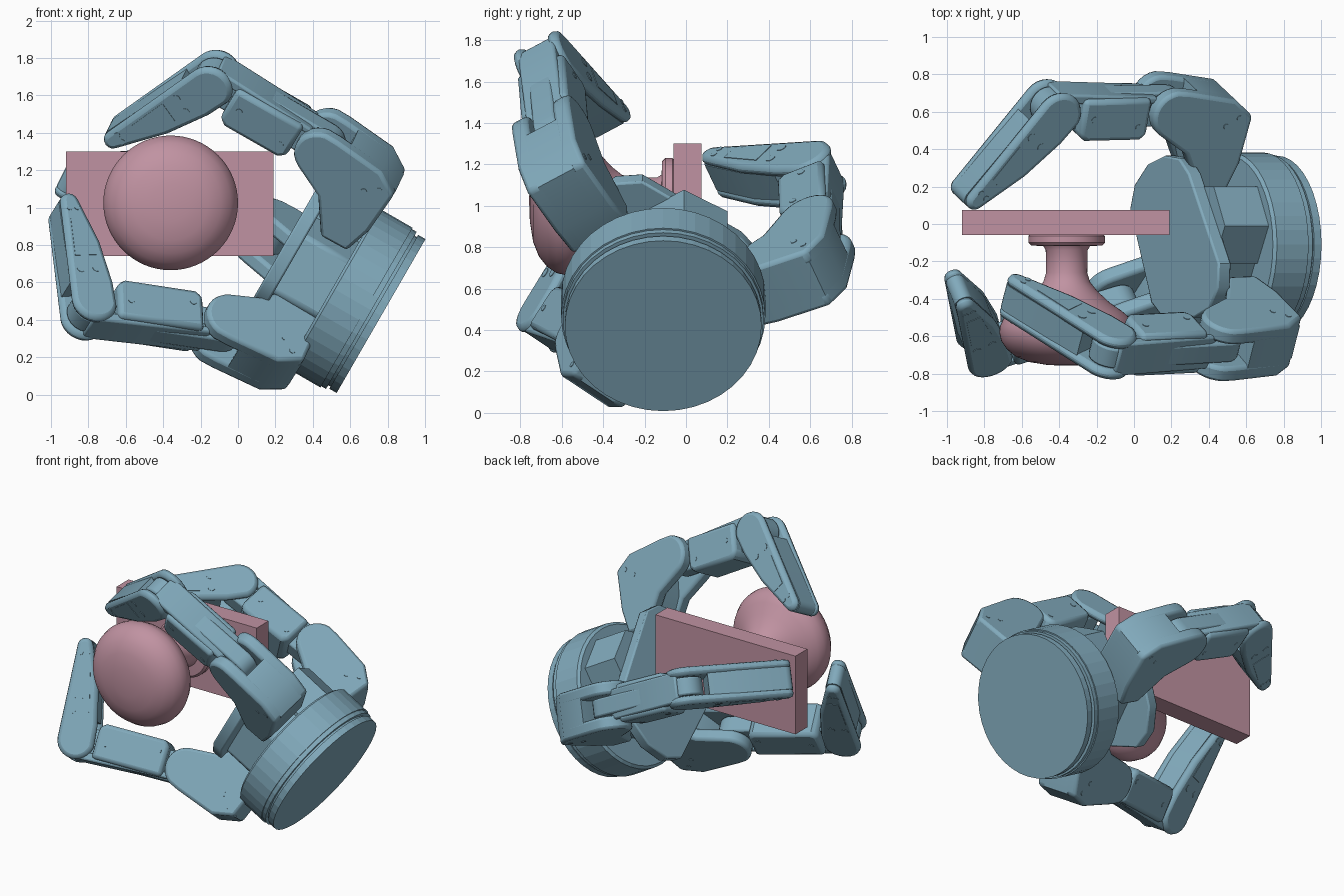
import bpy, bmesh, math
from mathutils import Vector as V, Matrix

if "Cube" in bpy.data.objects:
    bpy.data.objects.remove(bpy.data.objects["Cube"])


def material(name, col):
    m = bpy.data.materials.new(name)
    m.diffuse_color = col
    m.use_nodes = True
    m.node_tree.nodes["Principled BSDF"].inputs["Base Color"].default_value = m.diffuse_color
    return m


BLUE = material("steel_blue", (0.22, 0.40, 0.50, 1))
PINK = material("dusty_pink", (0.53, 0.29, 0.36, 1))


def finish(bm, name, mat, frame, bevel=0, smooth=True):
    bmesh.ops.recalc_face_normals(bm, faces=bm.faces)
    me = bpy.data.meshes.new(name)
    bm.to_mesh(me)
    bm.free()
    ob = bpy.data.objects.new(name, me)
    bpy.context.collection.objects.link(ob)
    ob.matrix_world = frame
    me.materials.append(mat)
    bpy.ops.object.select_all(action='DESELECT')
    bpy.context.view_layer.objects.active = ob
    ob.select_set(True)
    if smooth:
        bpy.ops.object.shade_smooth_by_angle(angle=math.radians(35))
    if bevel:
        b = ob.modifiers.new("bevel", 'BEVEL')
        b.width, b.segments, b.limit_method = bevel, 2, 'ANGLE'
        b.angle_limit = math.radians(40)
    return ob


def frame(o, x, y, z):
    m = Matrix((x, y, z)).transposed().to_4x4()
    m.translation = o
    return m


def prism(name, fr, poly, z0, z1, bevel=0.0, mat=BLUE, smooth=True):
    """Polygon in the frame's xy plane, extruded from z0 to z1."""
    bm = bmesh.new()
    lo = [bm.verts.new((x, y, z0)) for x, y in poly]
    hi = [bm.verts.new((x, y, z1)) for x, y in poly]
    bm.faces.new(lo)
    bm.faces.new(hi)
    n = len(poly)
    for i in range(n):
        j = (i + 1) % n
        bm.faces.new((lo[i], lo[j], hi[j], hi[i]))
    return finish(bm, name, mat, fr, bevel, smooth)


def lathe(name, fr, prof, n, mat, smooth):
    """Closed (radius, height) profile turned about the frame's z."""
    bm = bmesh.new()
    rings = [[bm.verts.new((r * math.cos(2 * math.pi * k / n),
                            r * math.sin(2 * math.pi * k / n), h)) for k in range(n)]
             for r, h in prof]
    for a, b in zip(rings, rings[1:]):
        for k in range(n):
            j = (k + 1) % n
            bm.faces.new((a[k], a[j], b[j], b[k]))
    bm.faces.new(rings[0])
    bm.faces.new(rings[-1])
    return finish(bm, name, mat, fr, 0, smooth)


def arc(cx, cy, r, a0, a1, n=10):
    return [(cx + r * math.cos(math.radians(a0 + (a1 - a0) * i / n)),
             cy + r * math.sin(math.radians(a0 + (a1 - a0) * i / n))) for i in range(n + 1)]


def rect(x0, x1, y0, y1):
    return [(x0, y0), (x1, y0), (x1, y1), (x0, y1)]


# Door plate and knob
prism("door_plate", Matrix(), rect(-0.92, 0.19, -0.06, 0.075), 0.74, 1.30, mat=PINK)
knob = [(0.19, 0.05), (0.205, 0.065), (0.205, 0.10), (0.19, 0.115), (0.125, 0.118),
        (0.112, 0.14), (0.11, 0.26), (0.125, 0.31), (0.165, 0.36), (0.23, 0.42),
        (0.295, 0.465), (0.335, 0.50), (0.356, 0.545), (0.36, 0.58), (0.35, 0.625),
        (0.32, 0.67), (0.27, 0.71), (0.20, 0.738), (0.10, 0.754), (0.02, 0.757)]
lathe("door_knob", frame(V((-0.36, 0, 1.025)), V((1, 0, 0)), V((0, 0, 1)), V((0, -1, 0))),
      knob, 64, PINK, True)

# Hand base: tilted 30 degrees, w is the wrist axis
U, W = V((0.5, 0, 0.866)).normalized(), V((-0.866, 0, 0.5)).normalized()
hand = frame(V((0.765, -0.11, 0.42)), U, V((0, 1, 0)), W)
lathe("wrist_disc", hand, [(0.475, 0), (0.475, 0.045), (0.462, 0.045), (0.462, 0.06),
                           (0.485, 0.06), (0.485, 0.09), (0.493, 0.09), (0.493, 0.285),
                           (0.475, 0.30)], 40, BLUE, False)
prism("palm_column", hand, arc(0, 0, 0.34, 0, 300, 5), 0.28, 0.58, 0.02)
prism("palm_block", hand, [(0.1, -0.1), (0.31, -0.1), (0.43, 0.1), (0.31, 0.31), (0.1, 0.31)],
      0.28, 0.57)
palm = [(-0.47, 0.19), (-0.42, 0.32), (-0.28, 0.43), (-0.1, 0.475), (0.06, 0.46), (0.16, 0.38),
        (0.48, -0.10), (0.47, -0.23), (0.38, -0.34), (0.22, -0.39), (-0.12, -0.39), (-0.24, -0.31)]
prism("palm_plate", hand, palm, 0.56, 0.64, 0.01)


def screws(name, fr, spots, half, r=0.02):
    for x, y in spots:
        for s in (-1, 1):
            prism(name, fr, arc(x, y, r, 0, 330, 11), s * half, s * (half + 0.003))


def finger(tag, j1, knee, tip):
    j1, knee, tip = V(j1), V(knee), V(tip)
    n = (knee - j1).cross(tip - knee).normalized()

    def seg(o, d):
        x = (d - n * d.dot(n)).normalized()
        y = n.cross(x)
        # keep y pointing to the outside of the finger
        return frame(o, x, -y, -n)

    # Knuckle housing with a fork around the first joint
    k = seg(j1, W)
    outline = [(-0.43, -0.26), (-0.45, 0.01), (-0.33, 0.10), (-0.05, 0.135)] \
        + arc(0, 0, 0.14, 80, -60, 10) + [(-0.10, -0.22), (-0.22, -0.43), (-0.38, -0.43)]
    for s in (-1, 1):
        prism(tag + "_knuckle_cheek", k, outline, s * 0.07, s * 0.16, 0.02)
    prism(tag + "_knuckle_core", k, [(-0.43, -0.26), (-0.45, 0.01), (-0.33, 0.10), (-0.12, 0.125),
          (-0.12, -0.20), (-0.22, -0.43), (-0.38, -0.43)], -0.10, 0.10)
    screws(tag + "_knuckle_screw", k, [(-0.37, 0.00), (-0.30, -0.05)], 0.16, 0.016)

    # Middle link: hinge tongue, body and outer cover
    f = seg(j1, knee - j1)
    L = (knee - j1).length
    prism(tag + "_hinge_bar", f, arc(0, 0, 0.10, 90, 270) + arc(L, 0, 0.105, -90, 90),
          -0.06, 0.06, 0.012)
    prism(tag + "_link_body", f, [(0.15, -0.12), (0.19, -0.15), (L - 0.17, -0.15),
          (L - 0.13, -0.12), (L - 0.13, 0.09), (0.15, 0.09)], -0.13, 0.13, 0.025)
    prism(tag + "_link_cover", f, [(0.05, 0.05), (0.12, 0.09), (L - 0.08, 0.115),
          (L + 0.01, 0.118), (L + 0.01, 0.06)], -0.10, 0.10, 0.012)
    screws(tag + "_link_screw", f, [(0.21, -0.07), (L - 0.2, -0.02)], 0.13, 0.018)

    # Fingertip: fork cheeks, core, side panels and screws
    t = seg(knee, tip - knee)
    L = (tip - knee).length
    end = arc(L - 0.05, -0.005, 0.05, -80, 80, 6)
    side = arc(0, 0, 0.125, 85, 250, 12) + [(0.10, -0.13), (0.36, -0.115)] + end
    for s in (-1, 1):
        prism(tag + "_tip_cheek", t, side, s * 0.065, s * 0.125, 0.025)
        prism(tag + "_tip_panel", t, [(0.27, -0.07), (0.50, -0.055), (0.50, 0.025), (0.27, 0.055)],
              s * 0.12, s * 0.128)
    prism(tag + "_tip_core", t, [(0.13, 0.10), (0.13, -0.12), (0.36, -0.11)] + end,
          -0.075, 0.075)
    screws(tag + "_tip_screw", t, [(0.19, 0.04), (0.19, -0.05)], 0.125, 0.024)
    screws(tag + "_tip_end_screw", t, [(L - 0.10, 0.015), (L - 0.10, -0.03)], 0.125, 0.016)


finger("upper_finger", (0.467, -0.64, 1.343), (-0.13, -0.67, 1.685), (-0.69, -0.37, 1.39))
finger("lower_finger", (-0.08, -0.43, 0.34), (-0.80, -0.655, 0.45), (-0.95, -0.34, 1.02))
finger("rear_finger", (0.17, 0.635, 0.85), (-0.44, 0.62, 1.15), (-0.93, 0.13, 1.165))
